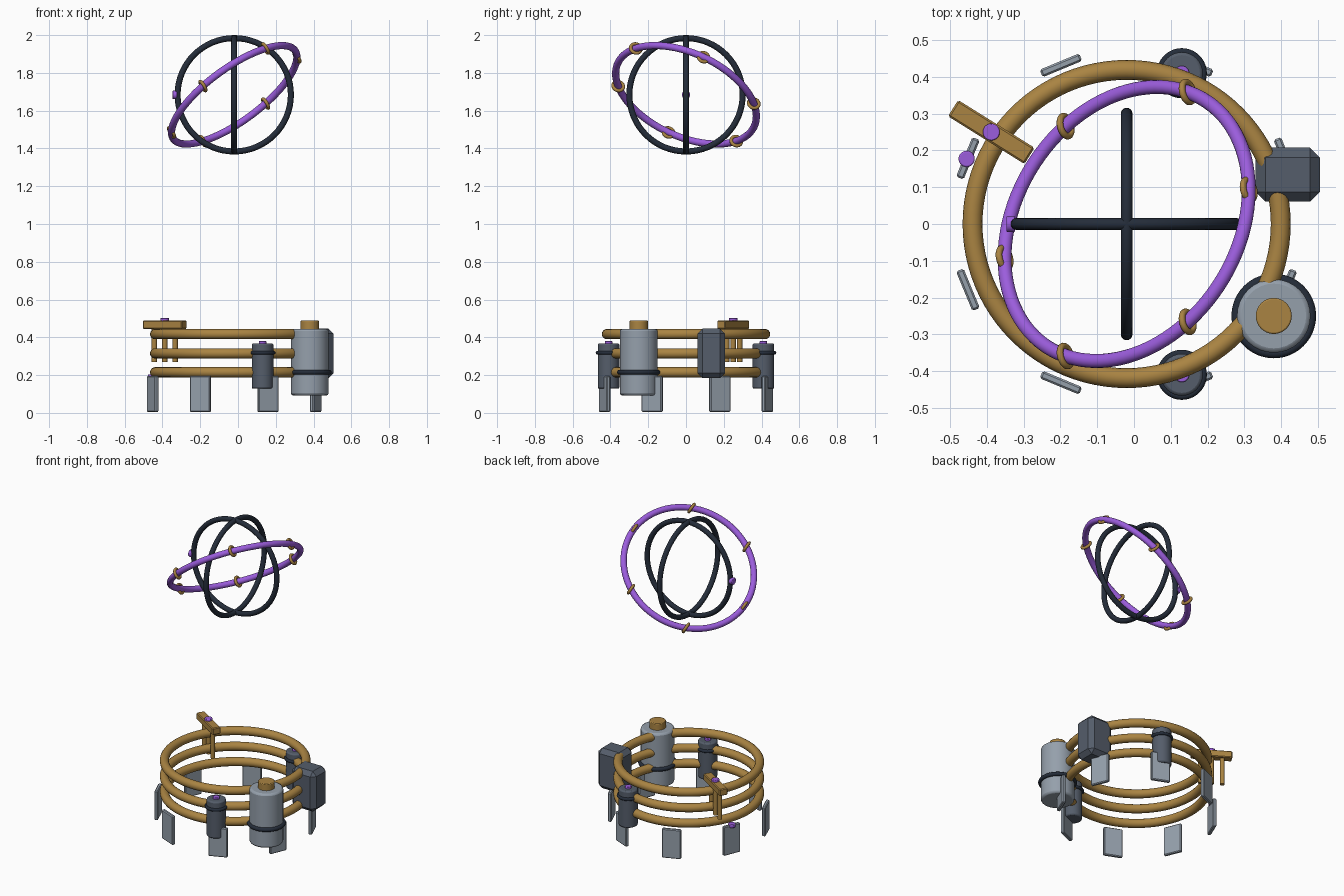
import bpy
from math import radians, cos, sin, pi
from mathutils import Matrix, Vector

if "Cube" in bpy.data.objects:
    bpy.data.objects.remove(bpy.data.objects["Cube"])


def material(name, rgb):
    m = bpy.data.materials.new(name)
    m.diffuse_color = (*rgb, 1)
    m.use_nodes = True
    m.node_tree.nodes["Principled BSDF"].inputs["Base Color"].default_value = m.diffuse_color
    return m


GOLD = material("brass", (0.40, 0.23, 0.055))
DARK = material("dark_metal", (0.018, 0.026, 0.042))
SLATE = material("slate", (0.09, 0.11, 0.145))
STEEL = material("steel", (0.30, 0.35, 0.41))
PURPLE = material("violet", (0.33, 0.11, 0.72))
CX = -0.02   # shared axis of the coils and the floating rings


def finish(name, mat, bevel=0, segments=2, smooth=True):
    o = bpy.context.object
    o.name = name
    o.data.materials.append(mat)
    if bevel:
        b = o.modifiers.new("bevel", 'BEVEL')
        b.width, b.segments, b.limit_method = bevel, segments, 'ANGLE'
    if smooth:
        bpy.ops.object.shade_smooth_by_angle(angle=radians(40))
    return o


def torus(name, mat, loc, major, minor, rot=(0, 0, 0), seg=64, sides=16):
    bpy.ops.mesh.primitive_torus_add(location=loc, rotation=rot, major_radius=major,
                                     minor_radius=minor, major_segments=seg, minor_segments=sides)
    return finish(name, mat)


def cylinder(name, mat, xy, r, z0, z1, bevel=0):
    bpy.ops.mesh.primitive_cylinder_add(vertices=32, radius=r, depth=z1 - z0,
                                        location=(*xy, (z0 + z1) / 2))
    return finish(name, mat, bevel)


def box(name, mat, loc, size, turn=0, bevel=0.005, segments=1):
    bpy.ops.mesh.primitive_cube_add(size=1, location=loc, rotation=(0, 0, turn))
    bpy.context.object.scale = size
    bpy.ops.object.transform_apply(location=False, rotation=False, scale=True)
    return finish(name, mat, bevel, segments, smooth=False)


# Base coils
for i, z in enumerate((0.215, 0.315, 0.417)):
    torus(f"coil_{i}", GOLD, (CX, 0, z), 0.419, 0.027, seg=96)

# Leg plates in a circle
for i in range(8):
    a = radians(22.5 + 45 * i)
    box(f"leg_plate_{i}", STEEL, (CX + 0.467 * cos(a), 0.467 * sin(a), 0.1),
        (0.022, 0.116, 0.19), a)
cylinder("plate_button", PURPLE, (-0.455, 0.177), 0.022, 0.18, 0.203, 0.004)

# Tall canister
tank = (0.38, -0.25)
cylinder("tank_body", STEEL, tank, 0.1, 0.092, 0.445, 0.012)
cylinder("tank_cap", GOLD, tank, 0.049, 0.43, 0.488, 0.004)
torus("tank_band", DARK, (*tank, 0.215), 0.102, 0.013)

# Small canisters, front and back
for side, y in (("front", -0.41), ("back", 0.41)):
    cylinder(f"{side}_canister", SLATE, (0.13, y), 0.057, 0.128, 0.368, 0.008)
    cylinder(f"{side}_canister_button", PURPLE, (0.13, y), 0.02, 0.355, 0.38, 0.003)
    torus(f"{side}_canister_band", DARK, (0.13, y, 0.318), 0.058, 0.01)

# Chamfered control box
box("control_box", SLATE, (0.418, 0.134, 0.315), (0.175, 0.147, 0.262), bevel=0.027)

# Cross bar with three pins
turn = radians(-32)
along = Vector((cos(turn), sin(turn)))
mid = Vector((-0.388, 0.25))
box("cross_bar", GOLD, (*mid, 0.467), (0.245, 0.052, 0.045), turn)
for i in (-1, 0, 1):
    cylinder(f"cross_bar_pin_{i + 1}", GOLD, mid + along * 0.065 * i, 0.014, 0.27, 0.455)
cylinder("cross_bar_button", PURPLE, mid, 0.023, 0.48, 0.502, 0.003)

# Floating upright rings
centre = Vector((CX, 0, 1.684))
torus("upright_ring_a", DARK, centre, 0.3, 0.016, (pi / 2, 0, 0))
torus("upright_ring_b", DARK, centre, 0.3, 0.016, (pi / 2, 0, pi / 2))
stud = cylinder("ring_stud", PURPLE, (-0.335, 0), 0.022, 1.672, 1.696, 0.004)
stud.rotation_euler = (0, pi / 2, 0)

# Tilted ring with six clamps that all face along its own x axis
tilt = Matrix.Rotation(radians(-25), 3, 'X') @ Matrix.Rotation(radians(-33.5), 3, 'Y')
torus("tilted_ring", PURPLE, centre, 0.398, 0.019, tilt.to_euler(), 96)
clamp_rot = (tilt @ Matrix.Rotation(pi / 2, 3, 'Y')).to_euler()
for i in range(6):
    a = radians(60 * i)
    spot = centre + tilt @ Vector((0.398 * cos(a), 0.398 * sin(a), 0))
    torus(f"ring_clamp_{i}", GOLD, spot, 0.028, 0.009, clamp_rot, 32, 12)
